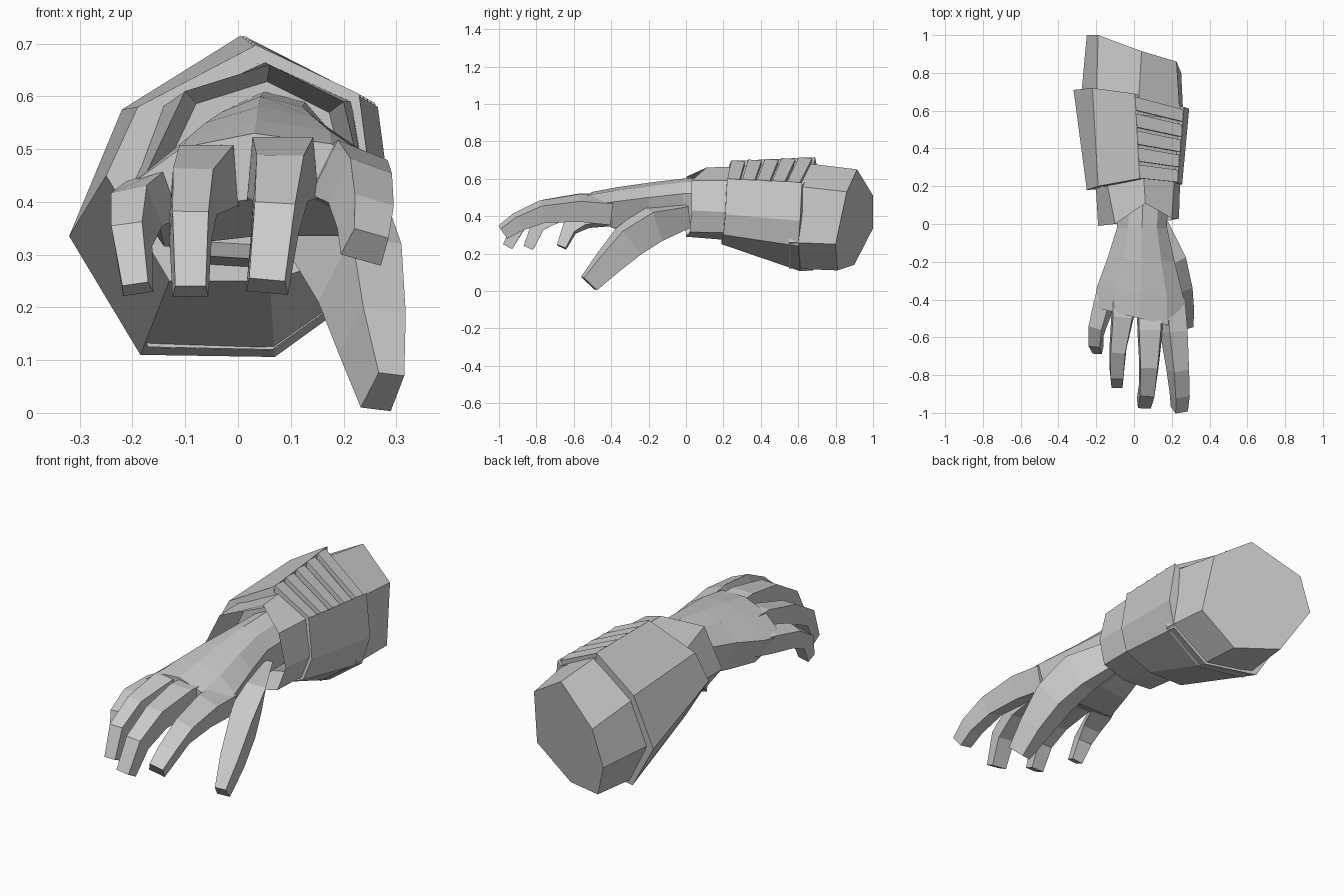
import bpy, bmesh
from mathutils import Vector


def loft(name, rings):
    """Skin a list of equal-length rings and cap both ends."""
    bm = bmesh.new()
    vs = [[bm.verts.new(p) for p in r] for r in rings]
    n = len(vs[0])
    for a, b in zip(vs, vs[1:]):
        for i in range(n):
            j = (i + 1) % n
            bm.faces.new((a[i], a[j], b[j], b[i]))
    bm.faces.new(vs[0])
    bm.faces.new(vs[-1][::-1])
    bmesh.ops.recalc_face_normals(bm, faces=bm.faces)
    me = bpy.data.meshes.new(name)
    bm.to_mesh(me)
    bm.free()
    ob = bpy.data.objects.new(name, me)
    bpy.context.collection.objects.link(ob)
    return ob


def digit(name, path, sizes, side=(1, 0, 0)):
    """Sweep a tapering four-sided section along a bent finger path."""
    path = [Vector(p) for p in path]
    side = Vector(side).normalized()
    rings = []
    for i, p in enumerate(path):
        d = path[min(i + 1, len(path) - 1)] - path[max(i - 1, 0)]
        s = (side - side.project(d)).normalized()
        u = s.cross(d).normalized()
        if u.z < 0:
            u = -u
        w, h = sizes[i][0] / 2, sizes[i][1] / 2
        rings.append([p - s * w - u * h, p + s * w - u * h,
                      p + s * w * .85 + u * h, p - s * w * .85 + u * h])
    return loft(name, rings)


# Ring order: top, upper left, left, bottom left, bottom right, right, upper right
# Forearm sleeve with slanted end
loft("forearm", [
    [(.02, .58, .69), (-.2, .62, .55), (-.285, .62, .335), (-.17, .6, .125),
     (.065, .55, .12), (.262, .55, .26), (.245, .55, .565)],
    [(.04, .915, .65), (-.19, 1, .51), (-.25, 1, .335), (-.15, .9, .14),
     (.06, .81, .11), (.25, .80, .25), (.225, .86, .53)]])

# Main cuff, with one more corner low on the right
front = [(.03, .24, .695), (-.19, .2, .58), (-.25, .18, .45), (-.13, .19, .25),
         (.06, .19, .25), (.215, .2, .30), (.255, .21, .41), (.23, .22, .60)]
rear = [(.005, .69, .715), (-.22, .72, .575), (-.32, .71, .335), (-.185, .68, .11),
        (.07, .61, .106), (.255, .60, .24), (.292, .61, .375), (.265, .62, .58)]


def sink(ring):
    """Add two lowered points so the upper right face is a recess."""
    t, r = Vector(ring[0]), Vector(ring[-1])
    drop = Vector((-.01, 0, -.025))
    return ring + [r.lerp(t, .04) + drop, t.lerp(r, .04) + drop]


loft("cuff", [sink(front), sink(rear)])

# Slats separated by grooves on the upper right face of the cuff
up = Vector((.35, 0, .9))


def edge(t):
    return (Vector(front[0]).lerp(Vector(rear[0]), t),
            Vector(front[-1]).lerp(Vector(rear[-1]), t))


for k in range(5):
    (a, b), (c, d) = edge(k / 5 + .005), edge(k / 5 + .165)
    loft("slat_%d" % (k + 1), [
        [a - up * .04, a + up * .004, c - up * .006, c - up * .04],
        [b - up * .04, b + up * .004, d - up * .006, d - up * .04]])

# Wrist band: notched front rim around a hollow
rim = [(.06, .11, .66), (-.1, .0, .61), (-.19, -.01, .42), (-.1, .0, .30),
       (.06, .0, .29), (.2, .02, .315), (.238, .03, .43), (.2, .03, .59)]
hollow = [(.03 + (x - .03) * .84, .17, .46 + (z - .46) * .84) for x, y, z in rim]
loft("wrist_band", [
    hollow, rim,
    [(.05, .27, .665), (-.15, .25, .575), (-.205, .25, .43), (-.11, .25, .28),
     (.06, .25, .27), (.205, .25, .31), (.245, .25, .42), (.215, .25, .59)]])


# Hand: (left x, right x, left y, right y, top z, bottom z, left side z)
def hand_ring(xl, xr, yl, yr, zt, zb, zl):
    prof = [(0, zl), (.22, (zl + zt) / 2 + .025), (.5, zt), (.8, zt - .02),
            (1, zt - .08), (.85, zb + .02), (.5, zb + .02), (.12, zb)]
    return [(xl + (xr - xl) * f, yl + (yr - yl) * f, z) for f, z in prof]


loft("hand", [hand_ring(*r) for r in [
    (-.08, .18, .2, .2, .61, .36, .49),
    (-.09, .175, -.02, -.02, .60, .35, .49),
    (-.14, .215, -.18, -.2, .58, .325, .47),
    (-.195, .265, -.33, -.4, .555, .315, .44),
    (-.215, .275, -.44, -.56, .53, .385, .425)]])

# Fingers
digit("index_finger",
      [(.2, -.4, .43), (.215, -.57, .445), (.235, -.77, .425), (.245, -.9, .37), (.243, -.98, .315)],
      [(.12, .12), (.12, .115), (.1, .095), (.092, .08), (.08, .065)], (1, 0, -.4))
digit("middle_finger",
      [(.085, -.36, .45), (.085, -.56, .465), (.08, -.75, .445), (.07, -.885, .37), (.055, -.952, .24)],
      [(.14, .12), (.135, .115), (.105, .09), (.09, .08), (.08, .055)])
digit("ring_finger",
      [(-.05, -.3, .44), (-.06, -.49, .45), (-.085, -.67, .42), (-.09, -.79, .355), (-.09, -.843, .23)],
      [(.14, .12), (.12, .115), (.09, .09), (.08, .08), (.068, .055)])
digit("little_finger",
      [(-.1, -.27, .41), (-.16, -.42, .405), (-.195, -.54, .385), (-.204, -.622, .335), (-.192, -.665, .235)],
      [(.09, .09), (.1, .095), (.085, .085), (.07, .075), (.058, .05)], (1, 0, .3))

# Thumb
digit("thumb",
      [(.12, .0, .41), (.19, -.18, .36), (.235, -.31, .265), (.258, -.42, .15), (.276, -.519, .04)],
      [(.1, .12), (.14, .17), (.12, .165), (.1, .13), (.06, .1)], (1, 0, -.45))
